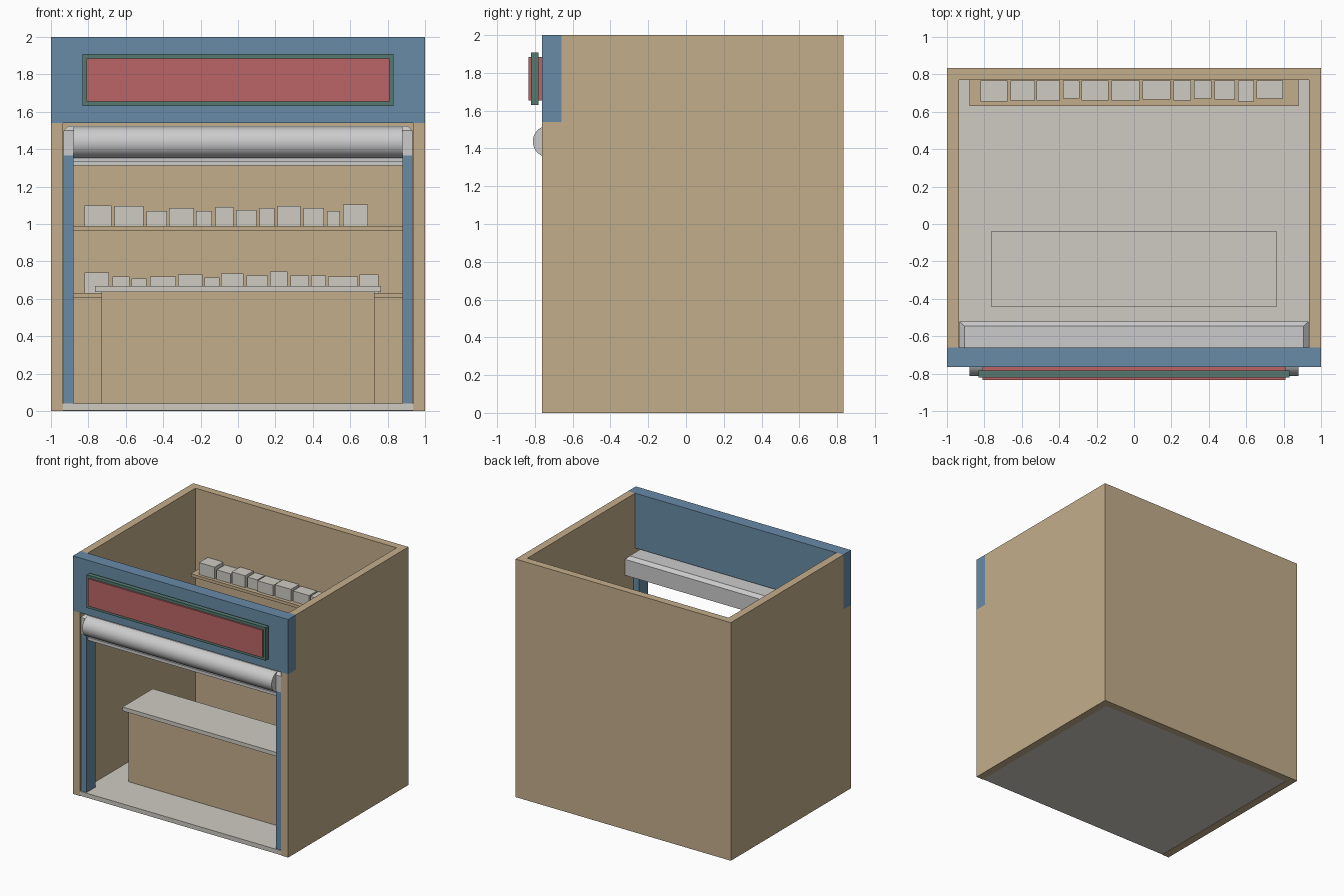
import bpy, bmesh, math
from mathutils import Matrix

if "Cube" in bpy.data.objects:
    bpy.data.objects.remove(bpy.data.objects["Cube"])


def material(name, rgb):
    m = bpy.data.materials.new(name)
    m.diffuse_color = (*rgb, 1)
    m.use_nodes = True
    m.node_tree.nodes["Principled BSDF"].inputs["Base Color"].default_value = m.diffuse_color
    return m


TAN = material("tan_panel", (0.55, 0.42, 0.26))
BLUE = material("blue_paint", (0.14, 0.26, 0.39))
RED = material("red_panel", (0.50, 0.13, 0.135))
GREEN = material("green_frame", (0.09, 0.19, 0.16))
PALE = material("pale_stock", (0.62, 0.60, 0.54))


def finish(name, bm, mat=None):
    bmesh.ops.recalc_face_normals(bm, faces=bm.faces)
    me = bpy.data.meshes.new(name)
    bm.to_mesh(me)
    bm.free()
    ob = bpy.data.objects.new(name, me)
    bpy.context.collection.objects.link(ob)
    if mat:
        me.materials.append(mat)
    return ob


def add_box(bm, x, y, z):
    size = [b - a for a, b in (x, y, z)]
    mid = [(a + b) / 2 for a, b in (x, y, z)]
    bmesh.ops.create_cube(bm, size=1, matrix=Matrix.Translation(mid) @ Matrix.Diagonal((*size, 1)))


def box(name, x, y, z, mat=None):
    bm = bmesh.new()
    add_box(bm, x, y, z)
    return finish(name, bm, mat)


def extrude_x(name, profile, x0, x1, mat):
    bm = bmesh.new()
    face = bm.faces.new([bm.verts.new((x0, y, z)) for y, z in profile])
    ext = bmesh.ops.extrude_face_region(bm, geom=[face])["geom"]
    bmesh.ops.translate(bm, vec=(x1 - x0, 0, 0), verts=[g for g in ext if isinstance(g, bmesh.types.BMVert)])
    return finish(name, bm, mat)


FRONT, BACK = -0.763, 0.833

# Side walls, notched at the top front for the fascia
wall = [(FRONT, 0), (BACK, 0), (BACK, 2), (-0.66, 2), (-0.66, 1.54), (FRONT, 1.54)]
extrude_x("left_wall", wall, -1, -0.935, TAN)
extrude_x("right_wall", wall, 0.935, 1, TAN)
box("back_wall", (-0.935, 0.935), (0.77, BACK), (0, 2), TAN)
box("floor", (-0.935, 0.935), (FRONT, 0.77), (0.003, 0.04), PALE)

# Fascia and sign
box("fascia", (-1, 1), (FRONT, -0.66), (1.54, 2), BLUE)
box("sign_panel", (-0.81, 0.81), (-0.833, FRONT), (1.655, 1.885), RED)
frame = bmesh.new()
for s in (-1, 1):
    add_box(frame, sorted((s * 0.81, s * 0.832)), (-0.82, -0.782), (1.63, 1.908))
for z in ((1.63, 1.655), (1.885, 1.908)):
    add_box(frame, (-0.81, 0.81), (-0.82, -0.782), z)
finish("sign_frame", frame, GREEN)

# Shutter guide rails
for side, s in (("left", -1), ("right", 1)):
    box(side + "_shutter_rail", sorted((s * 0.88, s * 0.932)), (-0.755, -0.635), (0.04, 1.365), BLUE)

# Shutter housing with chamfered top edges
bm = bmesh.new()
add_box(bm, (-0.932, 0.932), (-0.755, -0.52), (1.365, 1.525))
top = [e for e in bm.edges if all(v.co.z > 1.5 for v in e.verts)]
bmesh.ops.bevel(bm, geom=top, offset=0.026, segments=1, affect='EDGES')
finish("shutter_housing", bm)

# Rolled shutter
bpy.ops.mesh.primitive_cylinder_add(vertices=48, radius=0.083, depth=1.76,
                                    location=(0, -0.728, 1.437), rotation=(0, math.pi / 2, 0))
roll = bpy.context.object
roll.name = "shutter_roll"
bpy.ops.object.shade_smooth_by_angle()
box("shutter_curtain", (-0.88, 0.88), (-0.725, -0.705), (1.335, 1.38))
box("shutter_bottom_bar", (-0.88, 0.88), (-0.735, -0.695), (1.312, 1.337))

# Counter
box("counter_body", (-0.73, 0.73), (-0.41, -0.07), (0.04, 0.637), TAN)
box("counter_top", (-0.765, 0.765), (-0.44, -0.04), (0.637, 0.67), PALE)

# Shelves with stock: (left edge, right edge, height) in hundredths
lower = [(-82, -69, 11), (-67, -58, 9), (-57, -49, 8), (-47, -33, 9), (-32, -19, 10),
         (-18, -10, 8.5), (-9, 3, 10.5), (4.5, 16, 9.5), (17, 26.5, 11.5), (28, 38, 9.5),
         (39, 47, 9.5), (48, 64, 9), (65, 75, 10)]
middle = [(-82, -67.5, 11), (-66, -50.5, 10.5), (-49, -38, 8), (-37, -23.5, 9.5),
          (-22.5, -14, 8), (-12, -2.5, 10), (-1, 10, 8.5), (11.5, 19.5, 9.5),
          (21, 33.5, 10.5), (35, 46, 9.5), (47.5, 54.5, 8), (56, 69.5, 11.5)]
upper = [(-82, -67.5, 10), (-66, -53, 8), (-52, -39.5, 10), (-38, -29, 9), (-28, -13.5, 9),
         (-12, 3, 10), (4.5, 19.5, 9), (21, 30.5, 9), (32, 41.5, 8), (43, 54, 10),
         (55.5, 64, 9), (65.5, 79.5, 9)]
depth = [0.655, 0.66, 0.66, 0.67, 0.66, 0.66, 0.665, 0.66, 0.67, 0.665, 0.655, 0.67]
for level, z, stock in (("lower", 0.63, lower), ("middle", 0.99, middle), ("upper", 1.35, upper)):
    box(level + "_shelf", (-0.88, 0.88), (0.63, 0.77), (z - 0.025, z), TAN)
    bm = bmesh.new()
    for i, (a, b, h) in enumerate(stock):
        add_box(bm, (a / 100, b / 100), (depth[i % 12], 0.768), (z, z + h / 100))
    finish(level + "_shelf_stock", bm, PALE)
